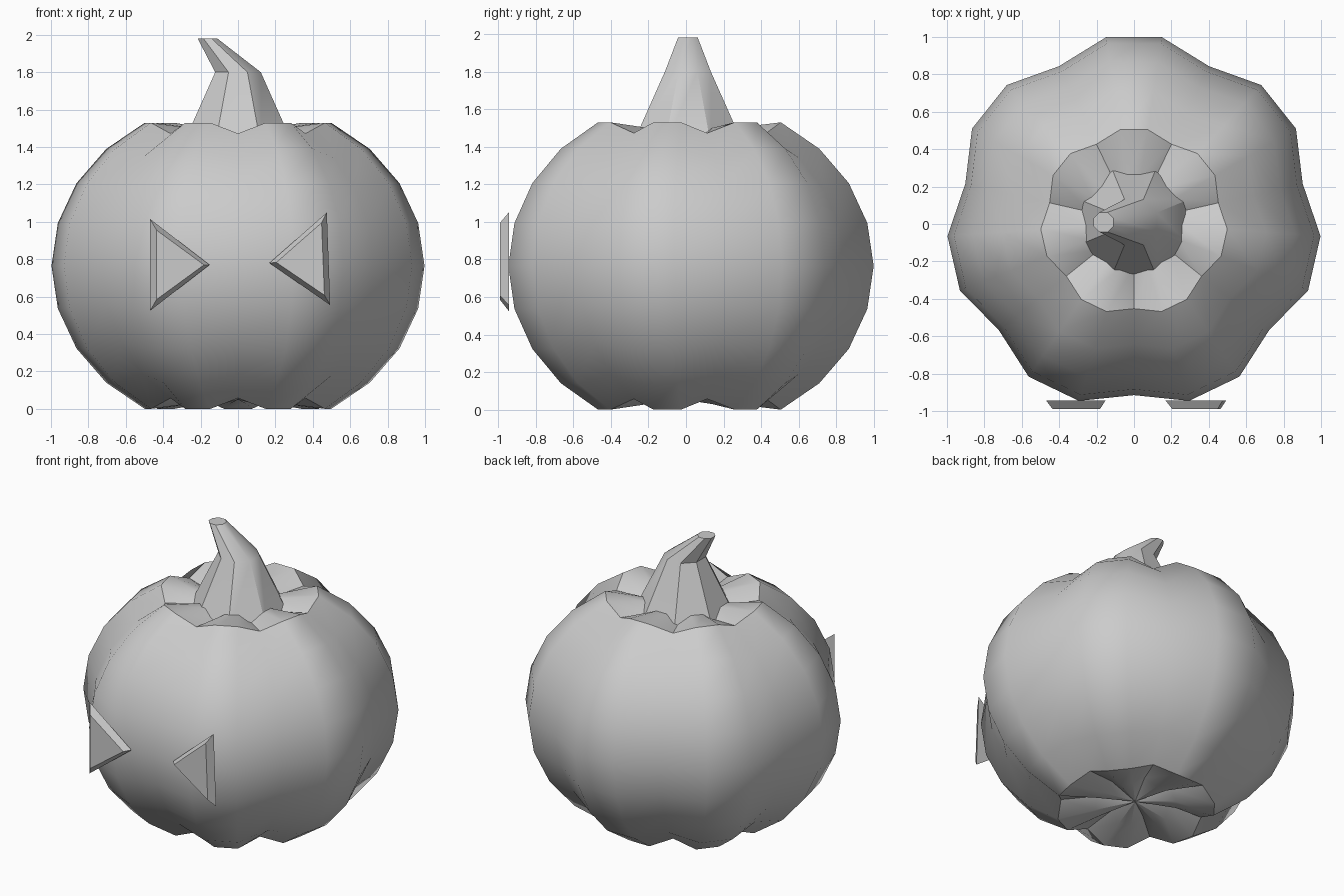
import bpy, bmesh
from math import sin, cos, pi, radians

if "Cube" in bpy.data.objects:
    bpy.data.objects.remove(bpy.data.objects["Cube"])

CY = 0.01      # pumpkin axis offset in y
MID = 0.765    # height of the widest ring


def make(name, verts, faces, smooth=True):
    me = bpy.data.meshes.new(name)
    me.from_pydata(verts, [], faces)
    bm = bmesh.new()
    bm.from_mesh(me)
    bmesh.ops.recalc_face_normals(bm, faces=bm.faces)
    bm.to_mesh(me)
    bm.free()
    ob = bpy.data.objects.new(name, me)
    bpy.context.collection.objects.link(ob)
    if smooth:
        bpy.ops.object.select_all(action='DESELECT')
        ob.select_set(True)
        bpy.context.view_layer.objects.active = ob
        bpy.ops.object.shade_smooth_by_angle(angle=radians(35))
    return ob


def bridge(rings, n):
    return [(r * n + i, r * n + (i + 1) % n, (r + 1) * n + (i + 1) % n, (r + 1) * n + i)
            for r in range(rings - 1) for i in range(n)]


# Pumpkin body: flattened sphere, every third meridian pulled in as a groove
N = 21
verts = []
for k in range(-5, 6):
    lat = radians(15 * k)
    r = cos(lat)
    z = 0.883 * sin(lat)
    if abs(k) == 5:                      # sunken ring near each pole
        z = 0.735 * (1 if k > 0 else -1)
    for i in range(N):
        s = 0.925 if i % 3 == 0 else 1.0
        a = -pi / 2 + 2 * pi * i / N
        verts.append((s * r * cos(a), CY + s * r * sin(a), MID + s * z))
faces = bridge(11, N)
bottom, top = len(verts), len(verts) + 1
verts += [(0, CY, MID - 0.715), (0, CY, MID + 0.715)]
for i in range(N):
    j = (i + 1) % N
    faces += [(bottom, j, i), (top, 10 * N + i, 10 * N + j)]
make("pumpkin_body", verts, faces)

# Stem: eight sided, tapering and bent to the left
verts = []
for x, z, r in [(0, 1.40, 0.325), (0, 1.80, 0.132), (-0.163, 1.98, 0.057)]:
    for i in range(8):
        a = pi / 8 + i * pi / 4
        verts.append((x + r * cos(a), CY + r * sin(a), z))
make("stem", verts, bridge(3, 8) + [tuple(range(8)), tuple(range(16, 24))])


# Eyes: triangular plates with tapered sides
def eye(name, back, front):
    v = [(x, -0.943, z) for x, z in back] + [(x, -0.99, z) for x, z in front]
    make(name, v, bridge(2, 3) + [(0, 1, 2), (3, 4, 5)], smooth=False)


eye("left_eye", [(-0.47, 1.015), (-0.47, 0.525), (-0.152, 0.77)],
    [(-0.435, 0.955), (-0.435, 0.585), (-0.182, 0.77)])
eye("right_eye", [(0.475, 1.05), (0.493, 0.555), (0.168, 0.78)],
    [(0.447, 0.995), (0.462, 0.608), (0.205, 0.783)])
